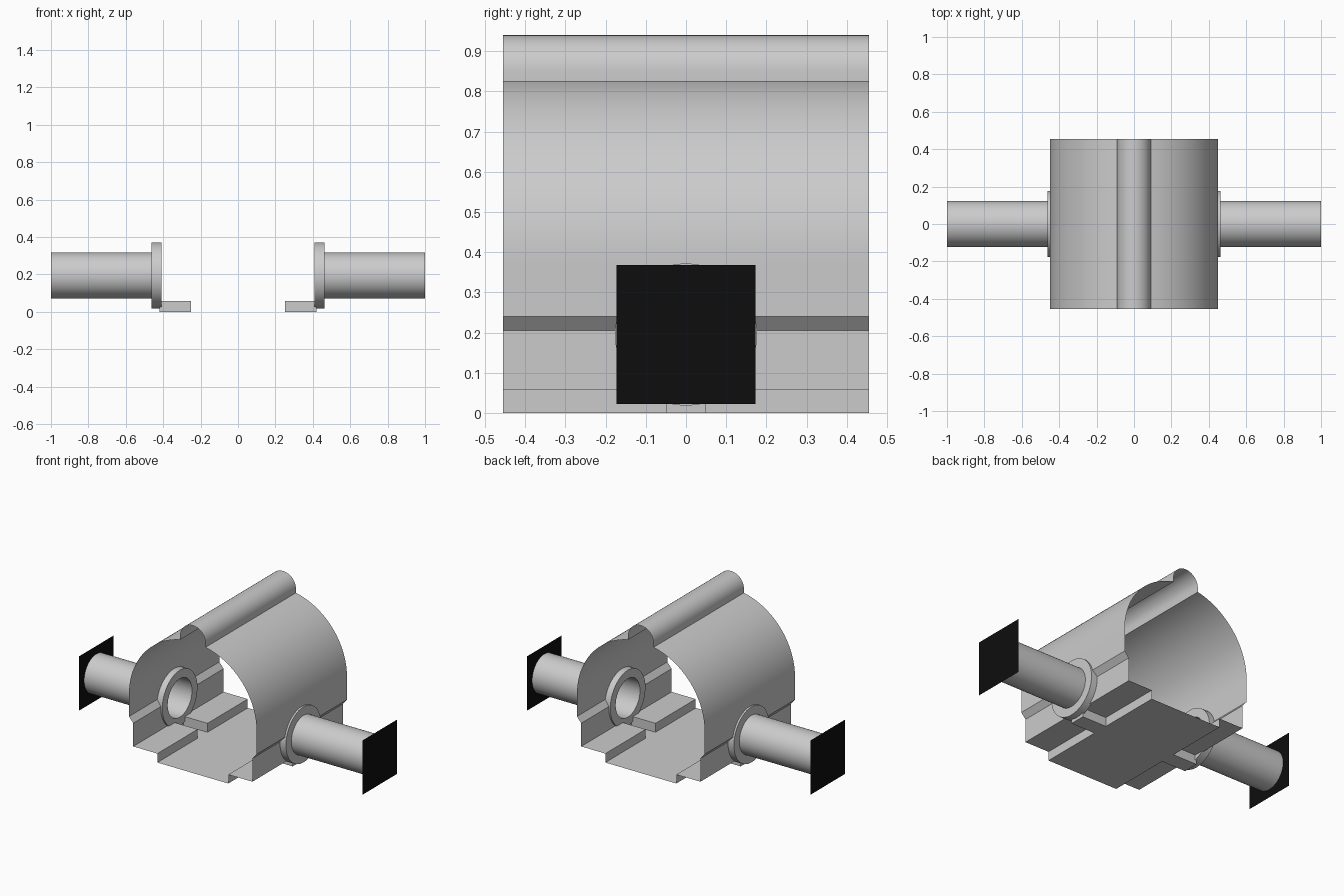
import bpy, bmesh
from math import sin, cos, pi, radians, hypot, asin

old = bpy.data.objects.get("Cube")
if old:
    bpy.data.objects.remove(old)


def material(name, value):
    m = bpy.data.materials.new(name)
    m.use_nodes = True
    col = (value, value, value, 1)
    m.diffuse_color = col
    m.node_tree.nodes["Principled BSDF"].inputs["Base Color"].default_value = col
    return m


grey = material("light grey", 0.6)
black = material("black", 0.004)

HALF = 0.455            # half length of the housing
WALL, LOW = 0.45, 0.42  # half widths of the upper and lower wall
STEP, LEDGE = 0.057, 0.25
GROOVE = 0.05
AXIS, BORE, RIM = 0.195, 0.1225, 0.177


def finish(name, bm, mat):
    bmesh.ops.remove_doubles(bm, verts=bm.verts, dist=0.0001)
    bmesh.ops.recalc_face_normals(bm, faces=bm.faces)
    me = bpy.data.meshes.new(name)
    bm.to_mesh(me)
    bm.free()
    me.materials.append(mat)
    for p in me.polygons:
        p.use_smooth = True
    me.set_sharp_from_angle(angle=radians(30))
    ob = bpy.data.objects.new(name, me)
    bpy.context.scene.collection.objects.link(ob)
    return ob


def quad(bm, *pts):
    bm.faces.new([bm.verts.new(p) for p in pts])


def span(a, b, n):
    return [a + (b - a) * i / n for i in range(n + 1)]


# Housing: half profile from wall foot to ridge top, swept along y
half = [(LOW, z) for z in span(STEP, 0.205, 8)]
half += [(WALL, z) for z in span(0.24, 0.384, 8)]
meet = pi / 2 - asin(0.09 / WALL)
half += [(WALL * cos(a), 0.384 + WALL * sin(a)) for a in span(0, meet, 24)[1:]]
half += [(0.09 * cos(a), 0.85 + 0.09 * sin(a)) for a in span(0, pi / 2, 10)]
profile = half + [(-x, z) for x, z in reversed(half[:-1])]
stations = [-HALF] + span(-0.2, 0.2, 20) + [HALF]

bm = bmesh.new()
rows = [[bm.verts.new((x, y, z)) for y in stations] for x, z in profile]
for r0, r1 in zip(rows, rows[1:]):
    for j in range(len(stations) - 1):
        bm.faces.new((r0[j], r0[j + 1], r1[j + 1], r1[j]))
# Open the walls behind the collars
holes = []
for f in bm.faces:
    c = f.calc_center_median()
    if hypot(c.y, c.z - AXIS) < 0.15:
        holes.append(f)
bmesh.ops.delete(bm, geom=holes, context='FACES')
finish("housing_shell", bm, grey)

# Stepped floor with a cross groove
bm = bmesh.new()
for y0, y1 in ((-HALF, -GROOVE), (-GROOVE, GROOVE), (GROOVE, HALF)):
    quad(bm, (-LEDGE, y0, 0), (LEDGE, y0, 0), (LEDGE, y1, 0), (-LEDGE, y1, 0))
for s in (-1, 1):
    a, b, g = s * LEDGE, s * LOW, GROOVE
    quad(bm, (a, -g, 0), (b, -g, 0), (b, g, 0), (a, g, 0))
    quad(bm, (b, -g, 0), (b, g, 0), (b, g, STEP), (b, -g, STEP))
    for t in (-1, 1):
        y0, y1 = t * g, t * HALF
        quad(bm, (a, y0, STEP), (b, y0, STEP), (b, y1, STEP), (a, y1, STEP))
        quad(bm, (a, y0, 0), (a, y1, 0), (a, y1, STEP), (a, y0, STEP))
        quad(bm, (a, y0, 0), (b, y0, 0), (b, y0, STEP), (a, y0, STEP))
finish("stepped_floor", bm, grey)


def revolve(name, points, closed=False, n=48):
    """Turn (x, radius) points about the pipe axis."""
    bm = bmesh.new()
    rings = [[bm.verts.new((x, r * cos(2 * pi * i / n), AXIS + r * sin(2 * pi * i / n)))
              for i in range(n)] for x, r in points]
    pairs = list(zip(rings, rings[1:]))
    if closed:
        pairs.append((rings[-1], rings[0]))
    for r0, r1 in pairs:
        for i in range(n):
            k = (i + 1) % n
            bm.faces.new((r0[i], r0[k], r1[k], r1[i]))
    return finish(name, bm, grey)


# Side pipes, collars and end plates
for side, s in (("left", 1), ("right", -1)):
    revolve(side + "_collar",
            [(s * 0.41, BORE), (s * 0.41, RIM), (s * 0.462, RIM), (s * 0.462, BORE)],
            closed=True)
    revolve(side + "_pipe", [(s * 0.462, BORE), (s * 0.999, BORE)])
    bm = bmesh.new()
    w = 0.173
    quad(bm, *[(s, s * y, AXIS + z) for y, z in ((-w, -w), (w, -w), (w, w), (-w, w))])
    finish(side + "_end_plate", bm, black)
